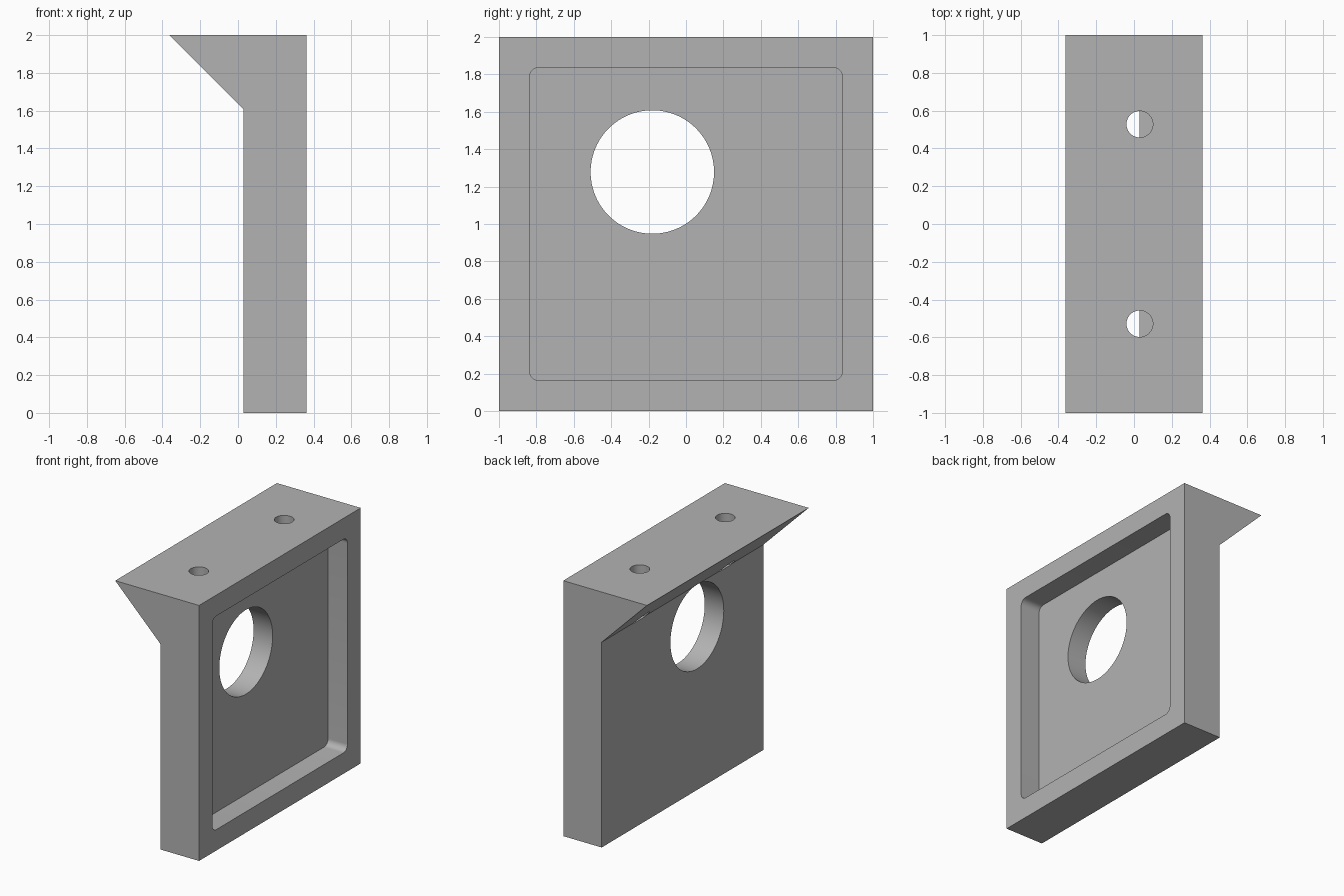
import bpy
import bmesh
from math import pi, sin, cos, radians

cube = bpy.data.objects.get("Cube")
if cube:
    bpy.data.objects.remove(cube, do_unlink=True)

HALF_X = 0.363      # half of the overall depth
WALL_X = 0.03       # rear face of the plate
FLOOR_X = 0.195     # floor of the recess
LIP_Z = 1.607       # where the sloped lip meets the plate

grey = bpy.data.materials.new("plain grey")
grey.use_nodes = True
grey.diffuse_color = (0.45, 0.45, 0.45, 1)
grey.node_tree.nodes["Principled BSDF"].inputs["Base Color"].default_value = (0.45, 0.45, 0.45, 1)


def prism(name, points, direction):
    """Extrude a closed outline of 3D points along a direction."""
    bm = bmesh.new()
    face = bm.faces.new([bm.verts.new(p) for p in points])
    moved = bmesh.ops.extrude_face_region(bm, geom=[face])["geom"]
    bmesh.ops.translate(bm, vec=direction,
                        verts=[v for v in moved if isinstance(v, bmesh.types.BMVert)])
    bmesh.ops.recalc_face_normals(bm, faces=bm.faces)
    mesh = bpy.data.meshes.new(name)
    bm.to_mesh(mesh)
    bm.free()
    mesh.materials.append(grey)
    obj = bpy.data.objects.new(name, mesh)
    bpy.context.collection.objects.link(obj)
    return obj


def arc(u, v, r, start, end, steps):
    angles = [start + (end - start) * i / steps for i in range(steps + 1)]
    return [(u + r * cos(a), v + r * sin(a)) for a in angles]


def circle(u, v, r, sides):
    return arc(u, v, r, 0, 2 * pi, sides)[:-1]


# Plate with an overhanging sloped lip, extruded along its width
profile = [(WALL_X, 0), (HALF_X, 0), (HALF_X, 2), (-HALF_X, 2), (WALL_X, LIP_Z)]
bracket = prism("bracket", [(x, -1, z) for x, z in profile], (0, 2, 0))

# Rounded square recess in the wide face
outline = []
for i, (sy, sz) in enumerate([(1, 1), (-1, 1), (-1, -1), (1, -1)]):
    outline += arc(sy * 0.786, 1 + sz * 0.786, 0.05, i * pi / 2, (i + 1) * pi / 2, 8)
cutters = [prism("recess_cutter", [(FLOOR_X, y, z) for y, z in outline], (0.4, 0, 0))]

# Large round opening through the plate
opening = circle(-0.18, 1.278, 0.33, 96)
cutters.append(prism("opening_cutter", [(-0.2, y, z) for y, z in opening], (0.7, 0, 0)))

# Two screw holes down through the lip
for side in (-1, 1):
    hole = circle(WALL_X, side * 0.528, 0.07, 48)
    cutters.append(prism("screw_hole_cutter", [(x, y, LIP_Z - 0.004) for x, y in hole], (0, 0, 0.6)))

# Cut, bake the result and drop the cutters
for cutter in cutters:
    cutter.hide_render = True
    mod = bracket.modifiers.new(cutter.name, "BOOLEAN")
    mod.operation = "DIFFERENCE"
    mod.solver = "EXACT"
    mod.object = cutter
bpy.context.view_layer.objects.active = bracket
bracket.select_set(True)
for mod in list(bracket.modifiers):
    bpy.ops.object.modifier_apply(modifier=mod.name)
for cutter in cutters:
    bpy.data.objects.remove(cutter, do_unlink=True)

bpy.ops.object.shade_smooth_by_angle(angle=radians(30))
